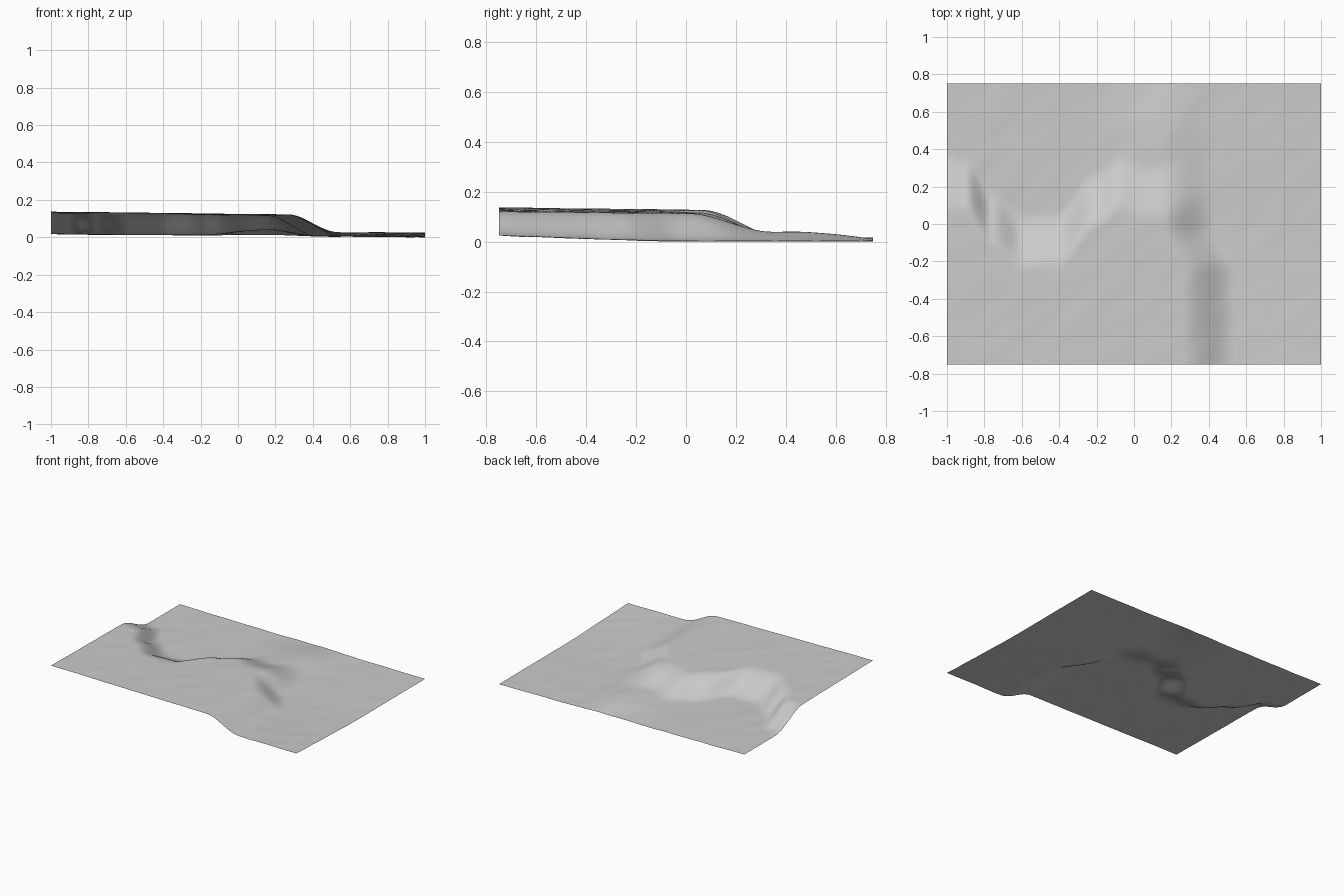
import bpy, bmesh
from mathutils import Vector, noise

if "Cube" in bpy.data.objects:
    bpy.data.objects.remove(bpy.data.objects["Cube"])


def smooth(t):
    t = max(0.0, min(1.0, t))
    return t * t * (3 - 2 * t)


def along(points, t):
    """Smoothly interpolate a short list of (position, value) points."""
    if t <= points[0][0]:
        return points[0][1]
    for (a, u), (b, v) in zip(points, points[1:]):
        if t <= b:
            return u + (v - u) * smooth((t - a) / (b - a))
    return points[-1][1]


# Middle of the plateau's back slope (y by x) and of its side slope (x by y)
BACK_EDGE = [(-1, .23), (-.9, .21), (-.76, .03), (-.6, -.1), (-.42, -.09),
             (-.2, .13), (-.08, .21), (.08, .17), (.3, .2)]
SIDE_EDGE = [(-.75, .4), (-.25, .4), (-.02, .29), (.3, .28), (.75, .29)]


def height(x, y):
    high = .12 - .012 * x - .012 * y
    low = .012 - .008 * x + .035 * max(0, -y) ** 1.3
    side = smooth((along(SIDE_EDGE, y) - x) / .27 + .5)
    back = smooth((along(BACK_EDGE, x) - y) / .32 + .5)
    # Low spur running back from the plateau corner
    spur = .034 * smooth((x + .25) / .45) * smooth((.85 - y) / .4) * (1 - back)
    z = low + side * ((high - low) * back + spur)
    # Gentle diagonal ripples
    ripple = noise.noise(Vector(((x + y) * 3, (y - x) * 7, 2)))
    return z + .0022 * ripple


# Terrain sheet
bm = bmesh.new()
bmesh.ops.create_grid(bm, x_segments=128, y_segments=96, size=1)
for v in bm.verts:
    v.co.y *= .75
    v.co.z = height(v.co.x, v.co.y)
lowest = min(v.co.z for v in bm.verts)
for v in bm.verts:
    v.co.z -= lowest
for f in bm.faces:
    f.smooth = True
mesh = bpy.data.meshes.new("terrain")
bm.to_mesh(mesh)
bm.free()
terrain = bpy.data.objects.new("terrain", mesh)
bpy.context.collection.objects.link(terrain)

# Grey ground colour
grey = bpy.data.materials.new("light_grey")
grey.use_nodes = True
colour = (.6, .6, .6, 1)
grey.diffuse_color = colour
grey.node_tree.nodes["Principled BSDF"].inputs["Base Color"].default_value = colour
mesh.materials.append(grey)
